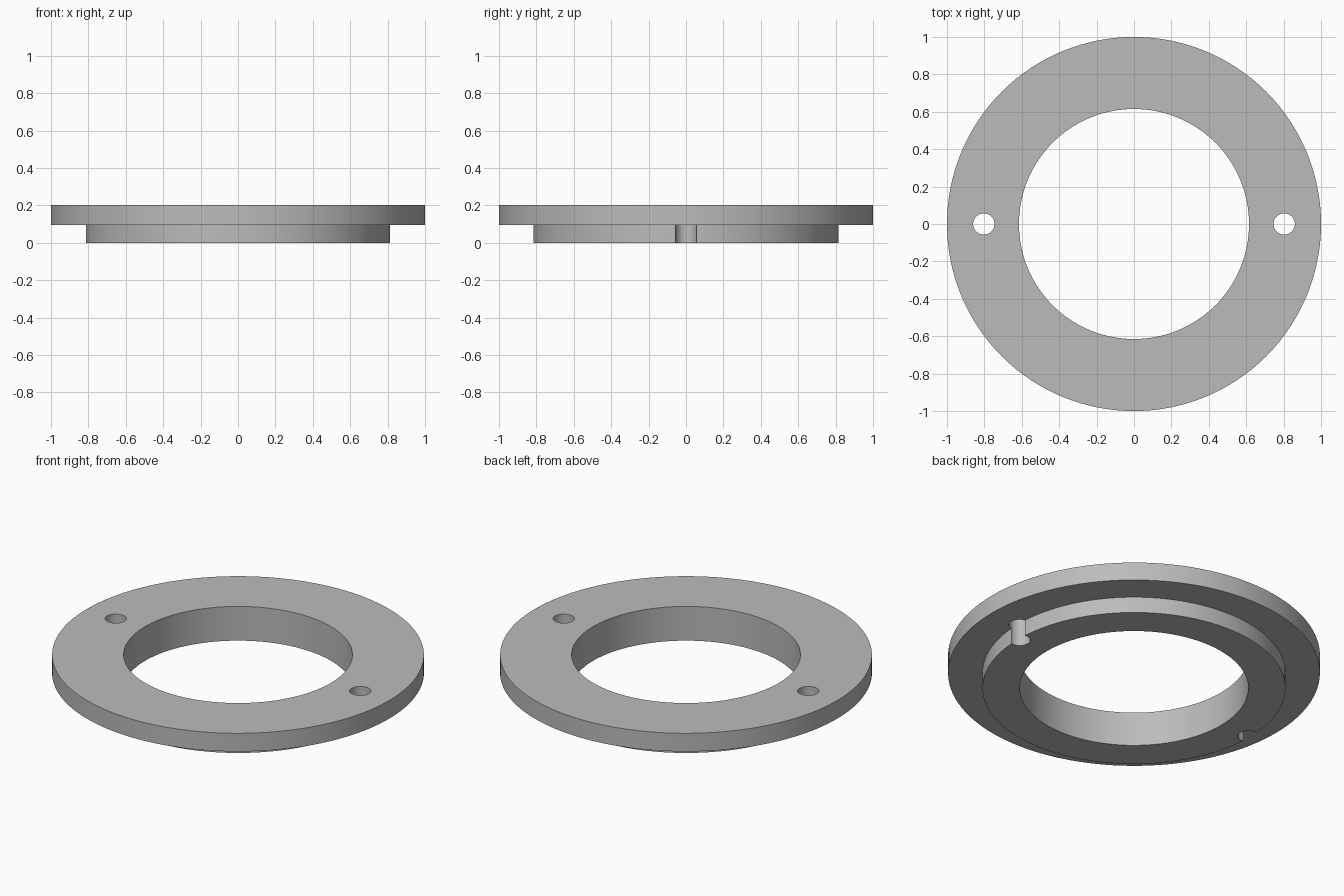
import bpy
import math

SEGMENTS = 128
OUTER_R, SPIGOT_R, BORE_R = 1.0, 0.815, 0.615
STEP_Z, TOP_Z = 0.095, 0.203
HOLE_X, HOLE_R = 0.803, 0.057

cube = bpy.data.objects.get("Cube")
if cube:
    bpy.data.objects.remove(cube, do_unlink=True)

grey = bpy.data.materials.new("plain grey")
grey.use_nodes = True
colour = (0.5, 0.5, 0.5, 1.0)
grey.diffuse_color = colour
grey.node_tree.nodes["Principled BSDF"].inputs["Base Color"].default_value = colour


def lathe(name, profile):
    """Revolve a closed (radius, height) profile around z."""
    n = len(profile)
    verts, faces = [], []
    for i in range(SEGMENTS):
        a = math.tau * i / SEGMENTS
        verts += [(r * math.cos(a), r * math.sin(a), z) for r, z in profile]
        j = (i + 1) % SEGMENTS
        for k in range(n):
            m = (k + 1) % n
            faces.append((i * n + k, j * n + k, j * n + m, i * n + m))
    mesh = bpy.data.meshes.new(name)
    mesh.from_pydata(verts, [], faces)
    mesh.materials.append(grey)
    obj = bpy.data.objects.new(name, mesh)
    bpy.context.collection.objects.link(obj)
    return obj


# Stepped ring: wide flange above a narrower spigot, with a straight bore
ring = lathe("flanged_ring", [
    (BORE_R, 0), (SPIGOT_R, 0), (SPIGOT_R, STEP_Z),
    (OUTER_R, STEP_Z), (OUTER_R, TOP_Z), (BORE_R, TOP_Z),
])

# Two bolt holes through the flange, which also notch the spigot wall
for side, x in (("left", HOLE_X), ("right", -HOLE_X)):
    bpy.ops.mesh.primitive_cylinder_add(
        vertices=48, radius=HOLE_R, depth=1, location=(x, 0, 0))
    cutter = bpy.context.object
    cutter.name = side + "_hole_cutter"
    cutter.data.materials.append(grey)
    cut = ring.modifiers.new(side + " hole", "BOOLEAN")
    cut.operation = "DIFFERENCE"
    cut.solver = "EXACT"
    cut.object = cutter
    bpy.context.view_layer.objects.active = ring
    with bpy.context.temp_override(object=ring, active_object=ring):
        bpy.ops.object.modifier_apply(modifier=cut.name)
    bpy.data.objects.remove(cutter, do_unlink=True)

# Smooth walls with crisp rims
bpy.ops.object.select_all(action="DESELECT")
ring.select_set(True)
bpy.context.view_layer.objects.active = ring
bpy.ops.object.shade_smooth_by_angle(angle=math.radians(30))
